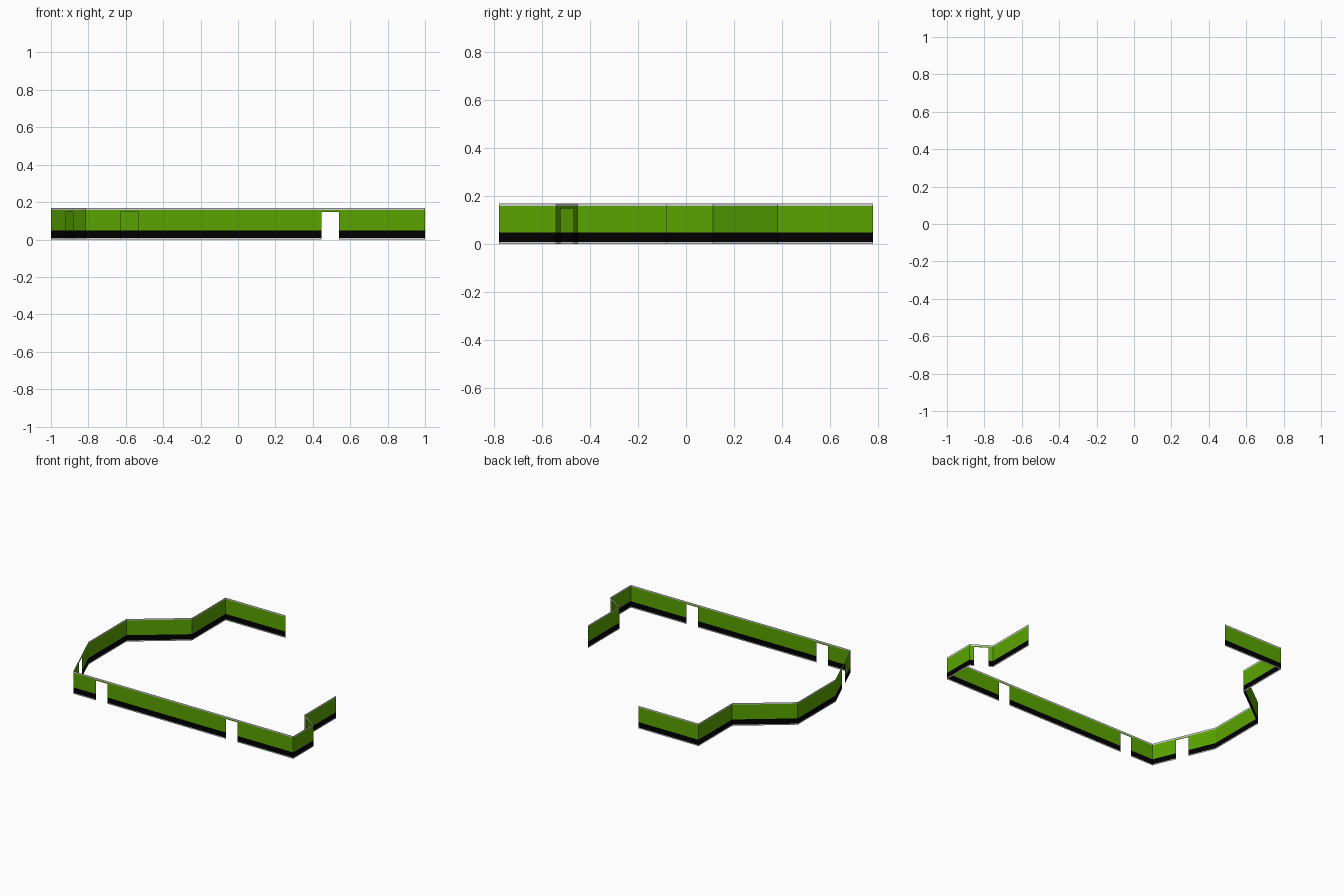
import bpy, bmesh
from mathutils import Vector

if "Cube" in bpy.data.objects:
    bpy.data.objects.remove(bpy.data.objects["Cube"])


def material(name, rgb):
    m = bpy.data.materials.new(name)
    m.diffuse_color = (*rgb, 1)
    m.use_nodes = True
    m.node_tree.nodes["Principled BSDF"].inputs["Base Color"].default_value = m.diffuse_color
    return m


MATS = [material("green_wall", (0.10, 0.37, 0.0)),
        material("black_base", (0.0, 0.0, 0.0)),
        material("light_grey_trim", (0.62, 0.62, 0.62))]

# Horizontal bands: bottom, top, material index
DOOR_TOP = 0.148
BANDS = [(0.0, 0.008, 2), (0.008, 0.047, 1), (0.047, DOOR_TOP, 0),
         (DOOR_TOP, 0.157, 0), (0.157, 0.168, 2)]


def wall(name, a, b, doors=()):
    """Thin sheet wall from a to b; doors are (start, end) fractions of its length."""
    a, b = Vector((*a, 0)), Vector((*b, 0))
    cuts = sorted({0.0, 1.0, *(t for d in doors for t in d)})
    bm = bmesh.new()
    for t0, t1 in zip(cuts, cuts[1:]):
        is_door = (t0, t1) in doors
        p, q = a.lerp(b, t0), a.lerp(b, t1)
        for z0, z1, mat in BANDS:
            if is_door and z0 < DOOR_TOP - 0.001:
                continue
            corners = [(p.x, p.y, z0), (q.x, q.y, z0), (q.x, q.y, z1), (p.x, p.y, z1)]
            bm.faces.new([bm.verts.new(c) for c in corners]).material_index = mat
    bmesh.ops.remove_doubles(bm, verts=bm.verts, dist=0.0005)
    mesh = bpy.data.meshes.new(name)
    bm.to_mesh(mesh)
    bm.free()
    for m in MATS:
        mesh.materials.append(m)
    bpy.context.collection.objects.link(bpy.data.objects.new(name, mesh))


# Open wall outline, counter-clockwise from the back end
X0, X1 = -0.815, 1.0


def front_t(x):
    return (x - X0) / (X1 - X0)


PATH = [(-0.152, 0.777), (-0.647, 0.777), (-0.647, 0.38), (-1.0, 0.112),
        (-1.0, -0.335), (X0, -0.777), (X1, -0.777), (1.0, -0.54),
        (0.866, -0.45), (0.866, -0.08)]
NAMES = ["back_wall", "back_left_wall", "back_left_slanted_wall", "left_wall",
         "front_left_slanted_wall", "front_wall", "right_wall",
         "right_slanted_wall", "right_end_wall"]
# The front-left wall runs back to front, so its door fractions do too
DOORS = {"front_left_slanted_wall": [(0.43, 0.63)],
         "front_wall": [(front_t(-0.627), front_t(-0.534)),
                        (front_t(0.446), front_t(0.541))],
         "right_slanted_wall": [(0.20, 0.80)]}

for name, a, b in zip(NAMES, PATH, PATH[1:]):
    wall(name, a, b, DOORS.get(name, []))
